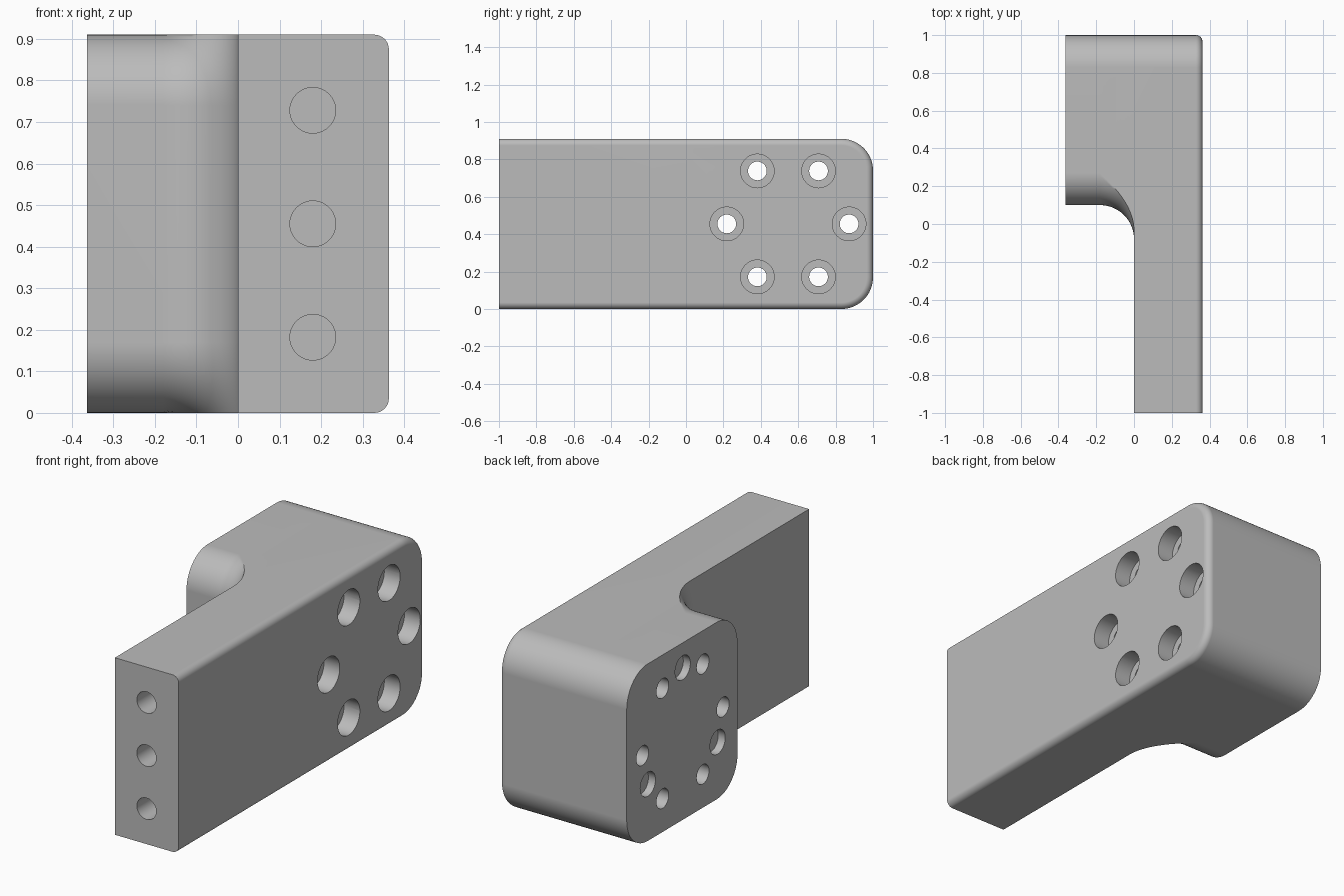
import bpy, bmesh, math
from mathutils import Matrix, Vector

if "Cube" in bpy.data.objects:
    bpy.data.objects.remove(bpy.data.objects["Cube"])

HALF_X = 0.363      # half of the overall width
HEIGHT = 0.91
CORNER = 0.17       # large corner rounding seen from the side
FILLET = 0.18       # concave fillet between block and plate
EDGE = 0.035        # small rounding along the outer plate edge
FRONT_Y = 0.10      # front end of the block
STEPS = 16

grey = bpy.data.materials.new("machined grey")
grey.use_nodes = True
colour = (0.5, 0.5, 0.5, 1)
grey.diffuse_color = colour
grey.node_tree.nodes["Principled BSDF"].inputs["Base Color"].default_value = colour


def front_arc(rho):
    """Lower front corner of the block, from the bottom face to the front face."""
    start = math.asin(min(1, CORNER / rho))
    angles = [start * (1 - i / STEPS) for i in range(STEPS + 1)]
    return [(FRONT_Y + CORNER - rho * math.cos(a), CORNER - rho * math.sin(a)) for a in angles]


def ring(x, front, inset=0):
    """Closed cross-section: rounded back corners plus the given front, mirrored in height."""
    r = CORNER - inset
    angles = [math.pi / 2 * i / STEPS for i in range(STEPS + 1)]
    half = [(1 - CORNER + r * math.cos(a), CORNER - r * math.sin(a)) for a in angles] + front
    full = half + [(y, HEIGHT - z) for y, z in reversed(half)]
    return [Vector((x, y, z)) for y, z in full]


# Block sections: straight part, then flaring out along the concave fillet
rings = [ring(-HALF_X, front_arc(CORNER))]
for i in range(STEPS + 1):
    a = math.pi / 2 * i / STEPS
    rho = CORNER + FILLET * (1 - math.cos(a))
    rings.append(ring(-FILLET + FILLET * math.sin(a), front_arc(rho)))
meet_y = front_arc(CORNER + FILLET)[0][0]


# Plate sections: square front end, rounded outer edge
def plate_front(inset):
    return [(meet_y, inset)] + [(-1, inset)] * STEPS


rings.append(ring(0, plate_front(0)))
for i in range(9):
    a = math.pi / 2 * i / 8
    inset = EDGE * (1 - math.cos(a))
    rings.append(ring(HALF_X - EDGE + EDGE * math.sin(a), plate_front(inset), inset))

# Skin the sections into one solid
bm = bmesh.new()
loops = [[bm.verts.new(p) for p in points] for points in rings]
for low, high in zip(loops, loops[1:]):
    for i in range(len(low)):
        j = (i + 1) % len(low)
        bm.faces.new((low[i], low[j], high[j], high[i]))
bm.faces.new(loops[0])
bm.faces.new(loops[-1])
bmesh.ops.remove_doubles(bm, verts=bm.verts, dist=0.00002)
bmesh.ops.recalc_face_normals(bm, faces=bm.faces)
mesh = bpy.data.meshes.new("bracket_body")
bm.to_mesh(mesh)
bm.free()
mesh.materials.append(grey)
body = bpy.data.objects.new("bracket_body", mesh)
bpy.context.collection.objects.link(body)
bpy.context.view_layer.objects.active = body
body.select_set(True)


def drill(name, holes):
    """Cut round holes; each is (start, end, radius)."""
    cut = bmesh.new()
    for start, end, radius in holes:
        start, end = Vector(start), Vector(end)
        axis = end - start
        turn = axis.to_track_quat("Z", "Y").to_matrix().to_4x4()
        bmesh.ops.create_cone(cut, cap_ends=True, segments=40, radius1=radius, radius2=radius,
                              depth=axis.length,
                              matrix=Matrix.Translation((start + end) / 2) @ turn)
    data = bpy.data.meshes.new(name)
    cut.to_mesh(data)
    cut.free()
    data.materials.append(grey)
    cutter = bpy.data.objects.new(name, data)
    cutter.hide_render = True
    bpy.context.collection.objects.link(cutter)
    mod = body.modifiers.new(name, "BOOLEAN")
    mod.operation = "DIFFERENCE"
    mod.solver = "EXACT"
    mod.object = cutter
    bpy.ops.object.modifier_apply(modifier=name)
    bpy.data.objects.remove(cutter)


def on_circle(degrees):
    a = math.radians(degrees)
    return 0.545 + 0.327 * math.cos(a), HEIGHT / 2 + 0.327 * math.sin(a)


# Bolt circle: through holes with counterbores on the plate side
spots = [on_circle(60 * k) for k in range(6)]
drill("bolt_holes", [((-0.5, y, z), (0.5, y, z), 0.05) for y, z in spots])
drill("counterbores", [((HALF_X - 0.09, y, z), (0.5, y, z), 0.09) for y, z in spots])

# Three shallow recesses on the block side, between the bolt holes
recesses = [on_circle(d) for d in (90, 210, 330)]
drill("recesses", [((-0.5, y, z), (0.04 - HALF_X, y, z), 0.062) for y, z in recesses])

# Three blind holes in the front end of the plate
drill("end_holes", [((0.18, -1.1, HEIGHT / 2 + dz), (0.18, -0.7, HEIGHT / 2 + dz), 0.055)
                    for dz in (-0.273, 0, 0.273)])

# Smooth rounded faces while keeping the flats crisp
bpy.ops.object.shade_smooth_by_angle(angle=math.radians(30))
weighted = body.modifiers.new("flat_normals", "WEIGHTED_NORMAL")
weighted.keep_sharp = True
